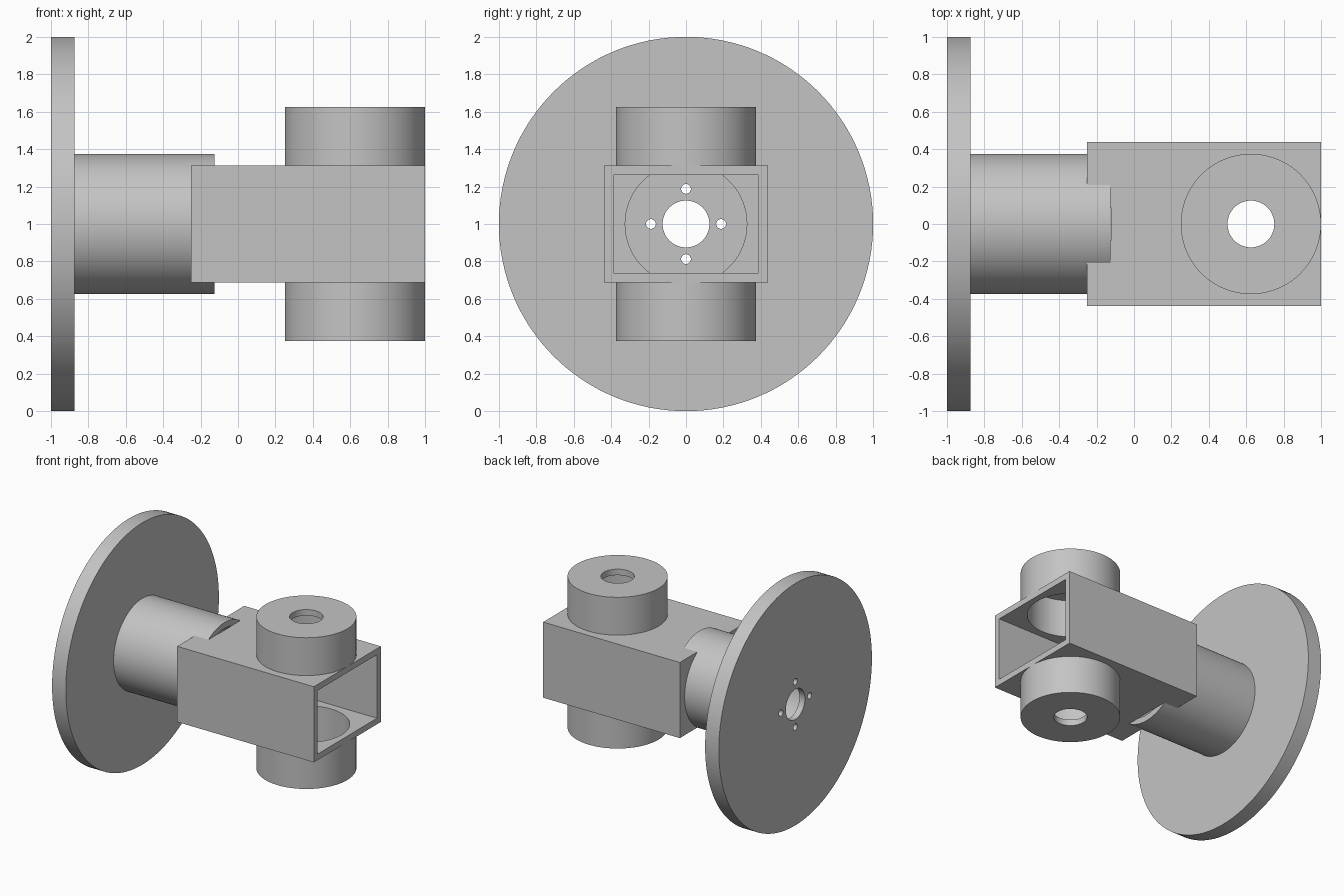
import bpy
from math import radians, sin, cos, pi

if "Cube" in bpy.data.objects:
    bpy.data.objects.remove(bpy.data.objects["Cube"], do_unlink=True)

grey = bpy.data.materials.new("plain grey")
grey.use_nodes = True
colour = (0.55, 0.55, 0.55, 1)
grey.diffuse_color = colour
grey.node_tree.nodes["Principled BSDF"].inputs["Base Color"].default_value = colour

MID = 1.0        # height of the main axis
WALL = 0.05
HUB_X = 0.625    # centre of the upright collars


def finish(name):
    ob = bpy.context.object
    ob.name = name
    ob.data.materials.append(grey)
    return ob


def rod_x(name, r, x0, x1, y=0, z=MID, sides=96):
    bpy.ops.mesh.primitive_cylinder_add(
        vertices=sides, radius=r, depth=x1 - x0,
        location=((x0 + x1) / 2, y, z), rotation=(0, pi / 2, 0))
    bpy.ops.object.transform_apply(location=False, rotation=True, scale=False)
    return finish(name)


def rod_z(name, r, z0, z1, sides=96):
    bpy.ops.mesh.primitive_cylinder_add(
        vertices=sides, radius=r, depth=z1 - z0,
        location=(HUB_X, 0, (z0 + z1) / 2))
    return finish(name)


def block(name, x0, x1, half_y, half_z):
    bpy.ops.mesh.primitive_cube_add(size=1, location=((x0 + x1) / 2, 0, MID))
    ob = finish(name)
    ob.scale = (x1 - x0, 2 * half_y, 2 * half_z)
    bpy.ops.object.transform_apply(location=False, rotation=False, scale=True)
    return ob


def activate(ob):
    bpy.ops.object.select_all(action='DESELECT')
    ob.select_set(True)
    bpy.context.view_layer.objects.active = ob


def cut(ob, cutters):
    activate(ob)
    for cutter in cutters:
        mod = ob.modifiers.new("cut", 'BOOLEAN')
        mod.operation = 'DIFFERENCE'
        mod.solver = 'EXACT'
        mod.object = cutter
        bpy.ops.object.modifier_apply(modifier=mod.name)
    bpy.ops.object.shade_smooth_by_angle(angle=radians(30))


# Main parts
flange = rod_x("round_flange", 1.0, -1.0, -0.875, sides=128)
neck = rod_x("neck_tube", 0.375, -0.875, -0.125)
housing = block("box_housing", -0.25, 1.0, 0.4375, 0.3125)
upper = rod_z("upper_collar", 0.375, 1.3125, 1.625)
lower = rod_z("lower_collar", 0.375, 0.375, 0.6875)

# Cutters for the hollow inside and the holes
bore = rod_x("bore_cutter", 0.375 - WALL, -1.0 + WALL, -0.124)
axle = rod_x("axle_cutter", 0.125, -1.1, -0.8, sides=64)
bolts = [rod_x("bolt_cutter", 0.026, -1.1, -0.8, 0.1875 * cos(a),
               MID + 0.1875 * sin(a), 32)
         for a in (0, pi / 2, pi, 3 * pi / 2)]
cavity = block("cavity_cutter", -0.125, 1.1, 0.4375 - WALL, 0.3125 - WALL)
well = rod_z("well_cutter", 0.375 - WALL, 0.375 + WALL, 1.625 - WALL)
shaft = rod_z("shaft_cutter", 0.125, 0.2, 1.8, sides=64)

cut(flange, [bore, axle] + bolts)
cut(neck, [bore])
cut(housing, [cavity, bore, well])
for collar in (upper, lower):
    cut(collar, [well, shaft])

for cutter in [bore, axle, cavity, well, shaft] + bolts:
    bpy.data.objects.remove(cutter, do_unlink=True)
